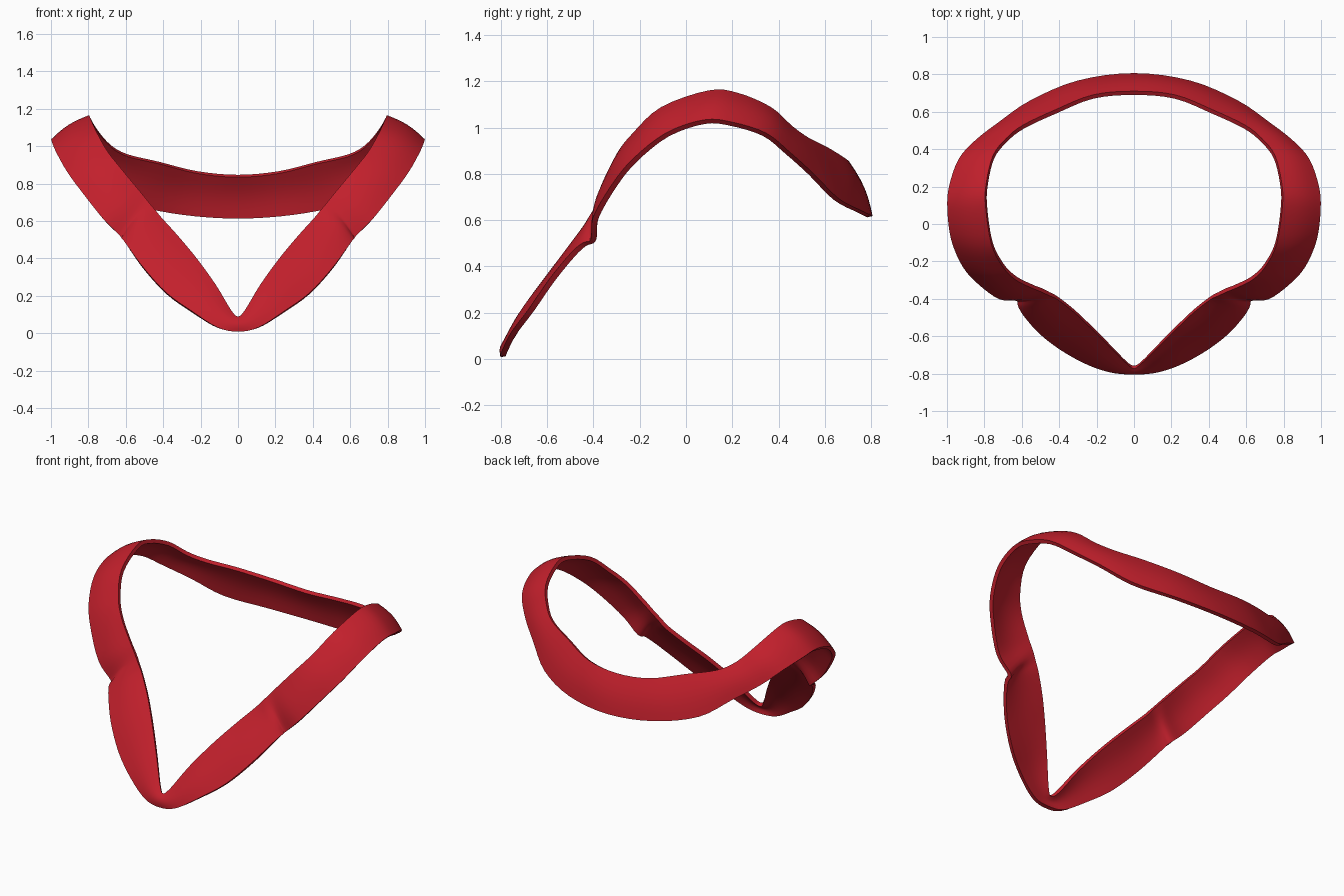
import bpy
import bmesh
import math
from mathutils import Vector

default_cube = bpy.data.objects.get("Cube")
if default_cube:
    bpy.data.objects.remove(default_cube, do_unlink=True)

# Edge paths of the left half, from the front point round to the nape
upper_edge = [
    (0, -.765, .08), (.04, -.74, .115), (.12, -.66, .25), (.22, -.56, .39),
    (.32, -.465, .51), (.41, -.395, .61), (.45, -.375, .66), (.49, -.355, .71),
    (.54, -.335, .77), (.63, -.29, .88), (.7, -.22, .97), (.76, -.1, 1.08),
    (.79, .1, 1.15), (.785, .22, 1.14), (.75, .36, 1.08), (.68, .45, 1),
    (.59, .52, .95), (.42, .6, .91), (.22, .68, .86), (0, .7, .84)]
lower_edge = [
    (0, -.79, .01), (.11, -.785, .03), (.24, -.745, .11), (.38, -.67, .21),
    (.5, -.58, .34), (.58, -.49, .45), (.61, -.44, .495), (.625, -.4, .515),
    (.72, -.39, .61), (.83, -.31, .75), (.91, -.22, .86), (.97, -.08, .97),
    (.99, .08, 1.025), (.98, .2, 1.015), (.93, .34, .97), (.84, .44, .89),
    (.71, .54, .8), (.55, .65, .69), (.3, .755, .635), (0, .795, .615)]
STEPS = 4
COLUMNS = 6
THICKNESS = 0.024
BULGE = 0.015


def mirrored_loop(half):
    """Close a half path into a full loop across the centre plane."""
    points = [Vector(p) for p in half]
    other_side = [Vector((-p.x, p.y, p.z)) for p in reversed(points[1:-1])]
    return points + other_side


def smooth_loop(points):
    """Closed Catmull-Rom curve through the points."""
    result = []
    count = len(points)
    for i in range(count):
        a, b, c, d = (points[(i + k) % count] for k in (-1, 0, 1, 2))
        for s in range(STEPS):
            t = s / STEPS
            result.append(0.5 * (2 * b + (c - a) * t
                                 + (2 * a - 5 * b + 4 * c - d) * t ** 2
                                 + (3 * b - a - 3 * c + d) * t ** 3))
    return result


def make_material(name, colour):
    material = bpy.data.materials.new(name)
    material.use_nodes = True
    material.diffuse_color = colour
    shader = next(n for n in material.node_tree.nodes if n.type == "BSDF_PRINCIPLED")
    shader.inputs["Base Color"].default_value = colour
    shader.inputs["Roughness"].default_value = 0.7
    return material


# Ribbon surface lofted between the two edges, bowed slightly outward
upper = smooth_loop(mirrored_loop(upper_edge))
lower = smooth_loop(mirrored_loop(lower_edge))
middle = [top.lerp(bottom, 0.5) for top, bottom in zip(upper, lower)]
bm = bmesh.new()
rows = []
for i, (top, bottom) in enumerate(zip(upper, lower)):
    along = middle[(i + 1) % len(middle)] - middle[i - 1]
    outward = (bottom - top).cross(along).normalized()
    row = []
    for c in range(COLUMNS + 1):
        t = c / COLUMNS
        bow = outward * BULGE * math.sin(math.pi * t)
        row.append(bm.verts.new(top.lerp(bottom, t) + bow))
    rows.append(row)
for i, row in enumerate(rows):
    following = rows[(i + 1) % len(rows)]
    for c in range(COLUMNS):
        bm.faces.new((row[c], row[c + 1], following[c + 1], following[c]))
bmesh.ops.recalc_face_normals(bm, faces=bm.faces[:])

mesh = bpy.data.meshes.new("neck_ribbon")
bm.to_mesh(mesh)
bm.free()
ribbon = bpy.data.objects.new("neck_ribbon", mesh)
bpy.context.collection.objects.link(ribbon)
mesh.materials.append(make_material("ribbon red", (0.54, 0.014, 0.025, 1)))

# Cloth thickness
solid = ribbon.modifiers.new("thickness", "SOLIDIFY")
solid.thickness = THICKNESS
solid.offset = 0
bpy.context.view_layer.objects.active = ribbon
ribbon.select_set(True)
bpy.ops.object.modifier_apply(modifier=solid.name)
bpy.ops.object.shade_smooth_by_angle(angle=math.radians(40))
